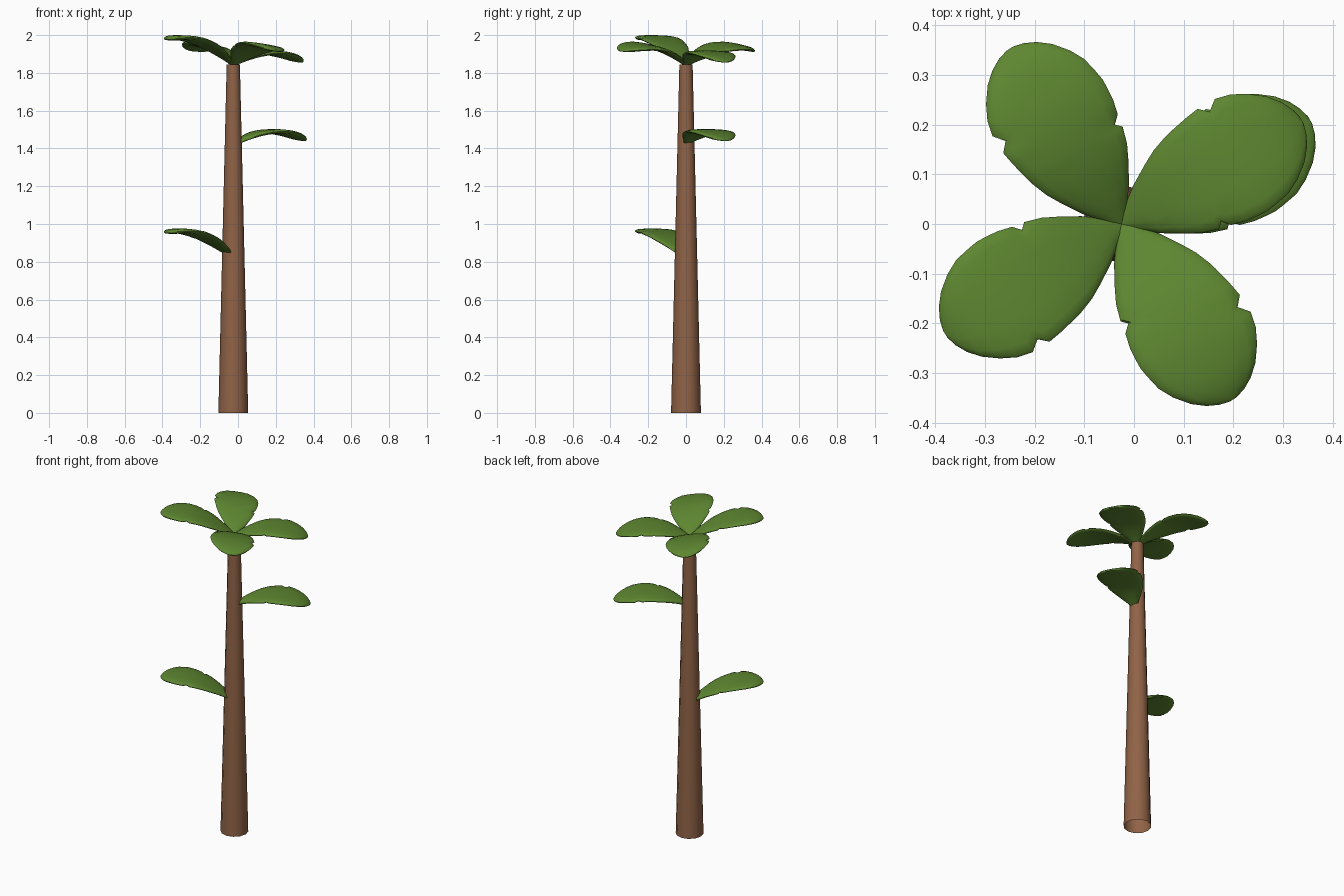
import bpy, bmesh, math

if "Cube" in bpy.data.objects:
    bpy.data.objects.remove(bpy.data.objects["Cube"])


def material(name, rgb):
    m = bpy.data.materials.new(name)
    m.diffuse_color = (*rgb, 1)
    m.use_nodes = True
    m.node_tree.nodes["Principled BSDF"].inputs["Base Color"].default_value = m.diffuse_color
    return m


BARK = material("bark brown", (0.28, 0.125, 0.062))
GREEN = material("leaf green", (0.11, 0.24, 0.03))
CX = -0.025                      # trunk centre in x
TILT = 0.145                     # the crown leans: one side up, the other down
UP = math.radians(212)           # direction of the raised side

# Leaf outline: distance along, half width left, half width right (with notches)
OUTLINE = [(0, .015, .015), (.03, .033, .033), (.06, .056, .056), (.1, .08, .08),
           (.13, .096, .096), (.164, .108, .107), (.176, .111, .096), (.19, .114, .112),
           (.22, .12, .12), (.248, .124, .123), (.266, .107, .124), (.288, .124, .121),
           (.32, .116, .115), (.35, .1, .1), (.38, .077, .077), (.4, .053, .053),
           (.412, .03, .03), (.418, .008, .008)]


def add_object(name, bm, mat):
    bmesh.ops.recalc_face_normals(bm, faces=bm.faces)
    me = bpy.data.meshes.new(name)
    bm.to_mesh(me)
    bm.free()
    me.materials.append(mat)
    ob = bpy.data.objects.new(name, me)
    bpy.context.collection.objects.link(ob)
    bpy.ops.object.select_all(action='DESELECT')
    ob.select_set(True)
    bpy.context.view_layer.objects.active = ob
    bpy.ops.object.shade_smooth_by_angle(angle=math.radians(45))
    return ob


def leaf(name, base, degrees):
    """Arched leaf lofted from flat rounded cross sections."""
    a = math.radians(degrees)
    us = [-1, -.95, -.8, -.4, 0, .4, .8, .95]
    section = [(u, (1 - u ** 4) ** .5) for u in us] + [(-u, -(1 - u ** 4) ** .5) for u in us]
    bm = bmesh.new()
    rings = []
    for t, left, right in OUTLINE:
        h = 0.013 * min(1, ((0.421 - t) / 0.04)) ** 0.5
        spine = 0.68 * t - 1.21 * t * t
        ring = []
        for u, v in section:
            w = u * (left if u > 0 else right)
            x = t * math.cos(a) - w * math.sin(a)
            y = t * math.sin(a) + w * math.cos(a)
            z = spine + v * h + TILT * (x * math.cos(UP) + y * math.sin(UP))
            ring.append(bm.verts.new((base[0] + x, base[1] + y, base[2] + z)))
        rings.append(ring)
    n = len(section)
    for r0, r1 in zip(rings, rings[1:]):
        for i in range(n):
            j = (i + 1) % n
            bm.faces.new((r0[i], r0[j], r1[j], r1[i]))
    bm.faces.new(rings[0])
    bm.faces.new(rings[-1])
    add_object(name, bm, GREEN)


# Tapered trunk, open underneath
bm = bmesh.new()
bmesh.ops.create_cone(bm, cap_ends=True, segments=12, radius1=0.079, radius2=0.035, depth=1.845)
bmesh.ops.translate(bm, verts=bm.verts, vec=(CX, 0, 1.845 / 2))
bm.faces.ensure_lookup_table()
bottom = [f for f in bm.faces if f.calc_center_median().z < 0.01]
bmesh.ops.delete(bm, geom=bottom, context='FACES_ONLY')
add_object("trunk", bm, BARK)

# Crown of four leaves
for i, deg in enumerate((30, 122.5, 212, 302.5)):
    leaf(f"crown_leaf_{i + 1}", (CX, 0, 1.846), deg)

# Two single leaves lower on the trunk
leaf("upper_side_leaf", (CX + 0.017, 0, 1.43), 30)
leaf("lower_side_leaf", (CX, 0, 0.822), 212)
